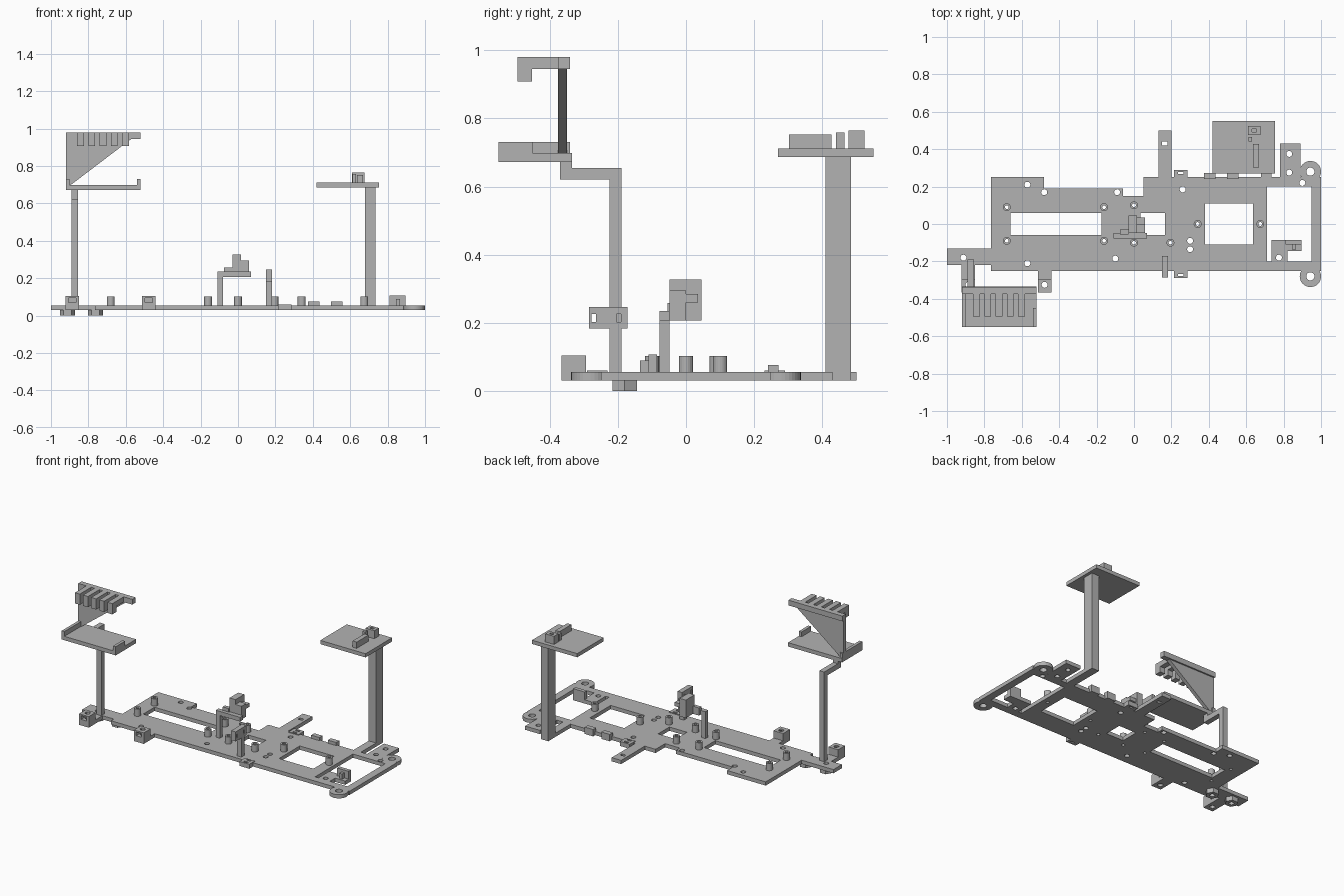
import bpy, bmesh, math
from mathutils import Vector

default_cube = bpy.data.objects.get("Cube")
if default_cube:
    bpy.data.objects.remove(default_cube)

grey = bpy.data.materials.new("plain grey")
grey.use_nodes = True
grey_colour = (.45, .45, .45, 1)
grey.diffuse_color = grey_colour
grey.node_tree.nodes["Principled BSDF"].inputs["Base Color"].default_value = grey_colour


def around(centre, size):
    return (centre - size / 2, centre + size / 2)


def upward(low, height):
    return (low, low + height)


def circle(centre, radius, sides=20):
    turns = [math.tau * step / sides for step in range(sides)]
    return [(centre[0] + radius * math.cos(turn), centre[1] + radius * math.sin(turn)) for turn in turns]


def rectangle(across, along):
    left, right = across
    front, back = along
    return [(left, front), (right, front), (right, back), (left, back)]


def slab(name, outline, span, holes=(), axis="z"):
    """Extrude a flat outline with holes over a span of one axis."""
    curve = bpy.data.curves.new(name, "CURVE")
    curve.dimensions = "2D"
    curve.fill_mode = "BOTH"
    curve.extrude = (span[1] - span[0]) / 2
    for loop in (outline, *holes):
        spline = curve.splines.new("POLY")
        spline.points.add(len(loop) - 1)
        for point, position in zip(spline.points, loop):
            point.co = (*position, 0, 1)
        spline.use_cyclic_u = True
    helper = bpy.data.objects.new(name + " outline", curve)
    bpy.context.collection.objects.link(helper)
    graph = bpy.context.evaluated_depsgraph_get()
    mesh = bpy.data.meshes.new_from_object(helper.evaluated_get(graph))
    bpy.data.objects.remove(helper)

    shaped = bmesh.new()
    shaped.from_mesh(mesh)
    bmesh.ops.remove_doubles(shaped, verts=shaped.verts, dist=.00001)
    for vert in shaped.verts:
        across, along, height = vert.co
        height += sum(span) / 2
        turned = {"x": (height, across, along), "y": (across, height, along), "z": (across, along, height)}
        vert.co = Vector(turned[axis])
    bmesh.ops.recalc_face_normals(shaped, faces=shaped.faces)
    for face in shaped.faces:
        face.smooth = False
    shaped.to_mesh(mesh)
    shaped.free()
    mesh.materials.clear()
    mesh.materials.append(grey)
    part = bpy.data.objects.new(name, mesh)
    bpy.context.collection.objects.link(part)


def box(name, x, y, z, holes=()):
    slab(name, rectangle(x, y), z, holes)


# Shared measures
BOTTOM, TOP = .03, .055
PLATE = (BOTTOM, TOP)
EDGE = .25
DECK_RIGHT = -.765
SCREW, BORE = .016, .01
SIDES = (("front", -1), ("back", 1))

# Deck: straight front edge, stepped back edge
deck = [(DECK_RIGHT, -EDGE), (1, -EDGE), (1, EDGE)]
level = EDGE
for step_x, next_level in ((.05, .15), (-.06, .19), (-.48, EDGE)):
    deck += [(step_x, level), (step_x, next_level)]
    level = next_level
deck.append((DECK_RIGHT, EDGE))

windows = [rectangle((left, right), (-half, half)) for left, right, half in
           ((-.66, -.175, .06), (.035, .165, .06), (.38, .635, .11), (.71, .95, .2))]
screws = [(-.57, .21), (-.57, -.21), (-.48, .17), (-.09, .17), (-.1, -.185),
          (.26, .185), (.9, .22), (.3, -.09), (.3, -.135)]
standoffs = [(x, side * .09) for x in (-.68, -.16) for label, side in SIDES]
standoffs += [(0, .1), (0, -.1), (.195, -.1), (.34, 0), (.675, 0)]
slab("deck", deck, PLATE,
     windows + [circle(spot, SCREW) for spot in screws] + [circle(spot, BORE) for spot in standoffs])
for number, spot in enumerate(standoffs, 1):
    slab(f"standoff_{number}", circle(spot, .021), (TOP, .103), [circle(spot, BORE)])

# Tabs that extend the deck
nut_spots = {"outer": (-.912, -.18), "inner": (-.762, -.18)}
ear_y = (-.22, -.13)
box("right_ear", (-1, DECK_RIGHT - .03), ear_y, PLATE, [circle(nut_spots["outer"], SCREW)])
box("ear_joint", (DECK_RIGHT - .03, DECK_RIGHT), ear_y, PLATE)
box("back_left_tab", (.78, .89), (EDGE, .43), PLATE, [circle((.83, y), SCREW) for y in (.275, .375)])
box("back_middle_tab", (.13, .2), (EDGE, .5), PLATE, [rectangle(around(.165, .03), around(.43, .02))])
for label, side in SIDES:
    centre = (.943, side * .28)
    slab(label + "_lug", circle(centre, .057, 32), PLATE, [circle(centre, .022)])

# Hexagonal nut holders underneath
for label, spot in nut_spots.items():
    slab(label + "_nut_holder", circle(spot, .041, 6), (0, BOTTOM), [circle(spot, SCREW)])

# Drilled nut blocks on front tabs, with a slot open to the front
for label, x, root in (("outer", -.885, ear_y[0]), ("inner", -.478, -EDGE)):
    block_x, block_y = around(x, .072), (-.365, -.293)
    drill = [circle((x, -.325), SCREW)]
    box(label + "_nut_tab", block_x, (block_y[0], root), PLATE, drill)
    box(label + "_nut_floor", block_x, block_y, (TOP, .07), drill)
    box(label + "_nut_roof", block_x, block_y, (.095, .104), drill)
    slot_z = (.07, .095)
    box(label + "_nut_back", block_x, (-.308, block_y[1]), slot_z)
    for wall, side in (("right", -1), ("left", 1)):
        box(f"{label}_nut_{wall}_wall", around(x + side * .028, .016), block_y, slot_z)

# Bent arm carrying the tray
arm_x, arm_y, reach = around(-.872, .035), (-.225, -.19), (-.37, -.335)
box("arm_post", arm_x, arm_y, (BOTTOM, .655))
box("arm_beam", arm_x, (reach[0], arm_y[0]), (.62, .655))
box("arm_riser", arm_x, reach, (.655, .69))

# Tray with lips
tray_x, tray_top, lip = (-.92, -.52), .698, .02
front = -.55
box("tray", tray_x, (front, reach[1]), (.672, tray_top))
box("tray_right_lip", upward(tray_x[0], lip), (front, -.34), (tray_top, .73))
box("tray_left_lip", (tray_x[1] - lip, tray_x[1]), (front, -.45), (tray_top, .73))

# Triangular web and comb above the tray
comb_z, comb_back, tip = (.945, .98), -.375, -.495
web = [(tray_x[0], tray_top), (-.895, tray_top), (-.57, comb_z[0]), (tray_x[0], comb_z[0])]
slab("comb_web", web, upward(comb_back, .025), axis="y")
box("comb_bar", tray_x, (comb_back, -.34), comb_z)
for index in range(5):
    finger_x = upward(-.86 + index * .06, .036)
    box(f"comb_finger_{index + 1}", finger_x, (tip, comb_back), comb_z)
    box(f"comb_hook_{index + 1}", finger_x, upward(tip, .043), (.908, comb_z[0]))

# Tall post and platform
post_x, post_y = (.68, .735), (.41, .485)
platform_z = (.686, .711)
platform_top = platform_z[1]
box("post_foot", post_x, (EDGE, post_y[0]), PLATE)
box("platform_post", post_x, post_y, (BOTTOM, platform_z[0]))
box("platform", (.42, .755), (.27, .55), platform_z)
box("platform_rail", around(.652, .03), (.302, .427), upward(platform_top, .042))
box("platform_stop", around(.622, .02), (.44, .465), upward(platform_top, .047))
box("platform_catch", around(.643, .065), around(.5, .047), upward(platform_top, .054),
    [rectangle(around(.643, .025), around(.5, .015))])

# Central stand
stand_y, stand_top = around(-.063, .03), .235
block_z = .207
box("stand_post", (-.11, -.08), stand_y, (TOP, stand_top))
box("stand_crossbar", (-.11, .07), stand_y, (block_z, stand_top))
box("stand_step", (-.075, -.03), (-.055, -.03), (block_z, .258))
box("stand_block", (-.03, .015), (-.048, .045), (block_z, .327))
cheek_x = (.015, .06)
box("stand_cheek", cheek_x, (-.048, 0), (block_z, .295))
box("stand_nub", cheek_x, (0, .035), (.26, .285))

# Flag bracket near the front edge
flag_x, flag_z = around(.166, .033), (.183, .247)
box("flag_post", flag_x, arm_y, (TOP, flag_z[0]))
slab("flag", rectangle((-.285, -.172), flag_z), flag_x,
     [rectangle(around(y, .013), around(.214, .024)) for y in (-.271, -.197)], axis="x")

# Slotted cable tie tabs on both long edges
for label, side in SIDES:
    slots = [rectangle(around(EDGE, .03), around(side * y, .012)) for y in (.243, .273)]
    box(label + "_tie_tab", around(EDGE, .073), around(side * .26, .06), (BOTTOM, .06), slots)

# Edge stops, and the drilled pad with its upright in the frame window
for label, x in (("right", .405), ("left", .528)):
    box(label + "_edge_stop", around(x, .062), (.24, .272), (BOTTOM, .076))
pad_back = -.085
box("window_pad", (.735, .82), (-.2, pad_back), PLATE, [circle((.775, -.18), SCREW)])
box("window_arm", (.82, .895), (-.145, pad_back), PLATE)
box("window_upright", (.81, .895), (-.11, pad_back), (TOP, .107))
box("window_upright_rib", around(.855, .02), (-.135, -.11), (TOP, .09))
